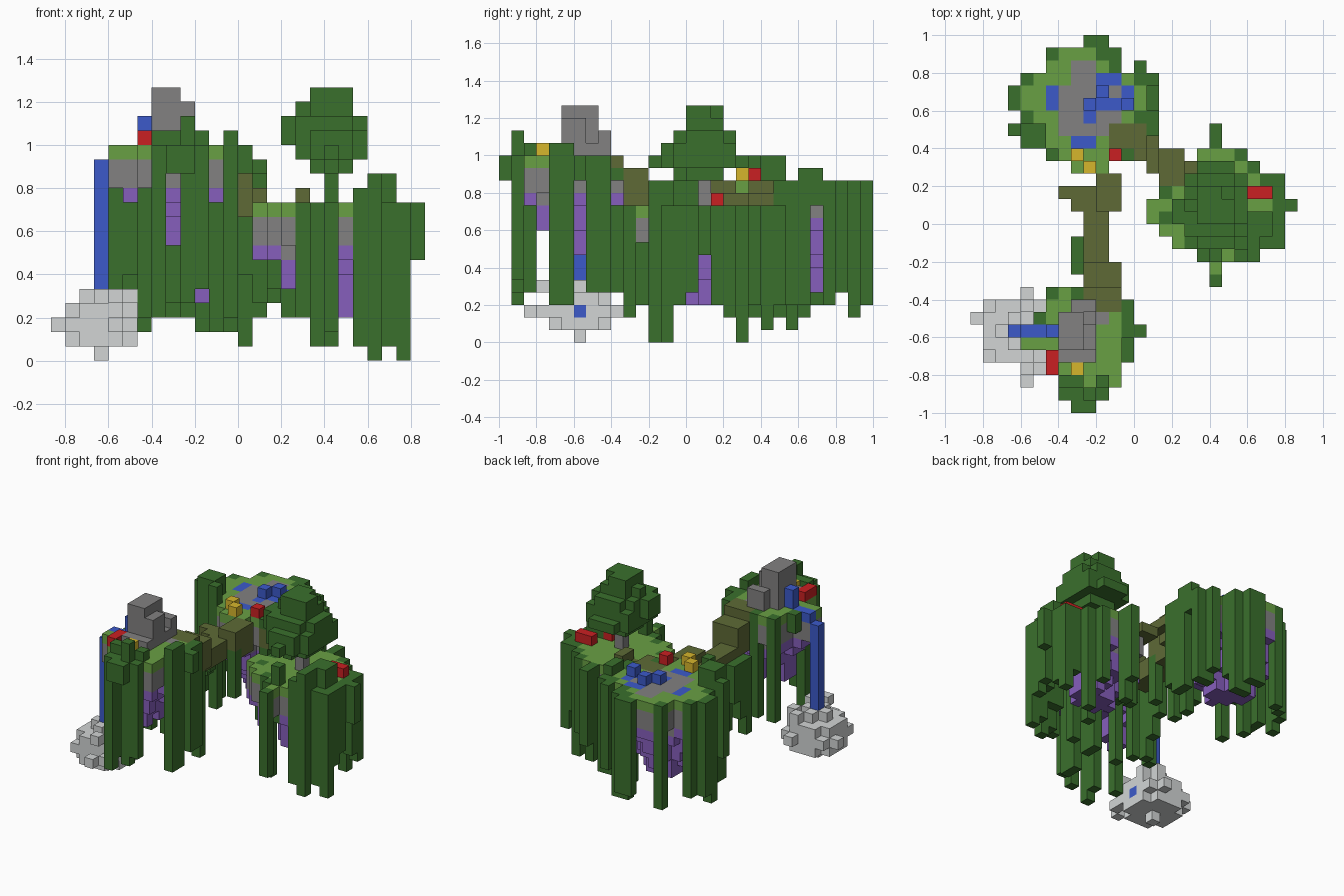
import bpy, bmesh, random
from mathutils import Vector

if "Cube" in bpy.data.objects:
    bpy.data.objects.remove(bpy.data.objects["Cube"])
random.seed(4)
SIZE = 1 / 15
ORIGIN = Vector((-13, -15, 0))


def linear(c):
    c /= 255
    return ((c + 0.055) / 1.055) ** 2.4


def material(name, r, g, b):
    m = bpy.data.materials.new(name)
    m.use_nodes = True
    col = (linear(r), linear(g), linear(b), 1)
    m.diffuse_color = col
    m.node_tree.nodes["Principled BSDF"].inputs["Base Color"].default_value = col
    return m


leaf = material("leaf green", 58, 112, 44)
grass = material("grass green", 105, 160, 68)
stone = material("stone grey", 130, 129, 129)
crystal = material("crystal purple", 134, 94, 188)
water = material("water blue", 60, 90, 202)
wood = material("mossy wood", 94, 106, 54)
yellow = material("petal yellow", 214, 182, 44)
red = material("petal red", 202, 32, 34)
foam = material("foam grey", 210, 213, 213)

cells = {}  # block position -> (part, material)


def block(part, mat, xs, ys, zs):
    """Fill a box of blocks; each range is inclusive."""
    for x in range(xs[0], xs[-1] + 1):
        for y in range(ys[0], ys[-1] + 1):
            for z in range(zs[0], zs[-1] + 1):
                cells[x, y, z] = (part, mat)


def disc(part, mat, cx, cy, rx, ry, z):
    for x in range(int(cx - rx), int(cx + rx) + 2):
        for y in range(int(cy - ry), int(cy + ry) + 2):
            if ((x - cx) / rx) ** 2 + ((y - cy) / ry) ** 2 <= 1:
                cells[x, y, z] = (part, mat)


SURFACE = {"g": ("grass", grass), "s": ("pebbles", stone), "b": ("pond", water)}


def island(name, plan, left, back, top, drops):
    """Grass plate over a stone and crystal cone, ringed by hanging vines.
    plan: g grass, s stone, b water, v long vine, l short leafy overhang."""
    ground = {(left + c, back - r): ch for r, row in enumerate(plan)
              for c, ch in enumerate(row) if ch != "."}
    solid = {p for p, ch in ground.items() if ch in SURFACE}

    def depth(x, y):
        d = 1
        while all((x + a, y + b) in solid for a in range(-d, d + 1)
                  for b in range(-d, d + 1) if abs(a) + abs(b) <= d):
            d += 1
        return d

    for (x, y), ch in ground.items():
        if ch not in SURFACE:
            low = random.choice(drops) if ch == "v" else top - 1
            block(name + "_vines", leaf, [x], [y], [low, top])
            continue
        part, mat = SURFACE[ch]
        total = min(8, 2 * depth(x, y) + random.choice((0, 1)))
        rock = total // 2 + 1
        block(name + "_crystals", crystal, [x], [y], [max(3, top - total), top - 1 - rock])
        block(name + "_rock", stone, [x], [y], [top - rock, top - 1])
        block(name + "_" + part, mat, [x], [y], [top])


# Floating islands
island("back_island", [
    "......vv....",
    "...vgggvv...",
    "...ggssgv.v.",
    ".vgggssbbgvv",
    "vggbsssbsbgl",
    "vggbssbbbbgv",
    ".vggssbssggv",
    "vvvgsssssgvv",
    ".vvggbbggg..",
    "...vgggggv..",
    ".....ggg...."], 3, 29, 12, (2, 3, 3, 3, 4, 6))
island("front_island", [
    "..vgvg.l..",
    "..ggssglv.",
    ".lggsssgv.",
    "bbbsssggll",
    "ggggssggv.",
    "..ggssggv.",
    "..gggggg..",
    "...vlggg..",
    "...vlvv...",
    "....ll...."], 4, 9, 14, (3, 4, 4, 5))
island("side_island", [
    ".....v......",
    ".....v......",
    "....gggv....",
    "..ggggggv...",
    "..vggggggvv.",
    ".vggggggggv.",
    "gggggggggglv",
    "gvggggggggv.",
    ".ggggggggvv.",
    "..gvgggvvvv.",
    "....vvgvv...",
    ".....g......",
    ".....v......"], 14, 22, 10, (2, 3, 3, 3, 4, 5, 7))

# Longest vines, as (x, y, lowest, highest)
for x, y, low, high in [(13, 23, 1, 12), (22, 12, 0, 10), (24, 13, 0, 10),
                        (22, 19, 0, 10), (21, 12, 1, 10), (23, 13, 1, 10),
                        (18, 12, 1, 10), (19, 21, 1, 10), (6, 4, 3, 13)]:
    block("long_vines", leaf, [x], [y], [low, high])

# Shrubs standing above the vine rims
for xs, ys, zs in [([9], [1], [15, 16]), ([7, 8], [2], [15]), ([10], [2], [15]),
                   ([12], [4, 5], [15]), ([14], [24, 25], [13]),
                   ([4, 5], [21, 22], [13, 14]), ([3], [22], [13]),
                   ([6], [20], [13, 14]), ([22], [12, 13], [11, 12]),
                   ([22, 23], [14, 15], [11, 12]), ([21], [12], [11]),
                   ([19], [12], [11, 12])]:
    block("shrubs", leaf, xs, ys, zs)

# Tree on the side island
block("tree_trunk", stone, [19], [16], [11, 13])
for z, rx, ry in [(13, 1.5, 2.2), (14, 2.6, 3.9), (15, 3.1, 3.2),
                  (16, 3.1, 2.4), (17, 2.1, 1.6), (18, 1.5, 1.6)]:
    disc("tree_canopy", leaf, 18.9, 15.8, rx, ry, z)

# Boulder on the front island
block("boulder", stone, [7, 9], [4, 7], [15])
block("boulder", stone, [8, 9], [8], [15, 16])
block("boulder", stone, [7, 9], [5, 6], [16, 17])
block("boulder", stone, [7, 8], [5, 7], [16, 18])

# Spring, waterfall and the foam below it
block("spring", water, [6], [6], [15, 16])
for z, r in [(0, 0.5), (1, 2.3), (2, 2.9), (3, 2.3), (4, 1.2)]:
    disc("foam", foam, 3, 6, r, r, z)
for x, y, z in [(4, 9, 2), (4, 8, 3), (4, 2, 2), (4, 3, 4), (5, 3, 2), (0, 7, 2),
                (1, 7, 2), (5, 4, 4), (1, 8, 2), (5, 7, 4), (4, 8, 4)]:
    block("foam", foam, [x], [y], [z])
block("waterfall", water, [3], [6], [4, 13])
block("waterfall", water, [5], [6], [2])

# Bridge from the front island to the back island
block("long_bridge", wood, [9, 11], [8, 9], [14])
block("long_bridge", wood, [9, 11], [10, 11], [11, 13])
block("long_bridge", wood, [9, 10], [12, 17], [10, 11])
block("long_bridge", wood, [7, 11], [17], [11])
block("long_bridge", wood, [8], [16], [11])
block("long_bridge", wood, [10, 11], [16, 18], [10, 12])
for x, y, low in [(8, 11, 3), (8, 12, 5), (8, 13, 7), (11, 10, 2),
                  (7, 17, 7), (8, 16, 8), (11, 16, 6)]:
    block("bridge_vines", leaf, [x], [y], [low, 10])

# Stepped bridge from the back island to the side island
block("short_bridge", wood, [11, 13], [21, 22], [12])
block("short_bridge", wood, [12, 13], [20, 22], [10, 11])
block("short_bridge", wood, [13], [20], [12])
block("short_bridge", wood, [14], [19, 21], [11])
block("short_bridge", wood, [15, 16], [18, 20], [10])
block("short_bridge", wood, [17], [18, 19], [10, 11])

# Flowers and raised water
for mat, x, y, z in [(yellow, 8, 20, 13), (yellow, 9, 19, 13), (red, 11, 20, 13),
                     (red, 6, 3, 15), (red, 6, 4, 15), (yellow, 8, 3, 15),
                     (red, 22, 17, 11), (red, 23, 17, 11), (red, 21, 15, 11)]:
    block("flowers", mat, [x], [y], [z])
for x, y in [(10, 25), (12, 24), (9, 24)]:
    block("pond_ripples", water, [x], [y], [13])

# Turn the blocks into one mesh per part, keeping only the outer faces
parts = {}
for pos, (part, mat) in cells.items():
    parts.setdefault(part, []).append((pos, mat))
for part, blocks in parts.items():
    bm = bmesh.new()
    mesh = bpy.data.meshes.new(part)
    for pos, mat in blocks:
        if mat.name not in mesh.materials:
            mesh.materials.append(mat)
        slot = mesh.materials.find(mat.name)
        centre = Vector(pos) + ORIGIN + Vector((0.5, 0.5, 0.5))
        for axis in range(3):
            for sign in (-1, 1):
                n = Vector((0, 0, 0))
                n[axis] = sign
                if tuple(int(a + b) for a, b in zip(pos, n)) in cells:
                    continue
                u = Vector((0, 0, 0))
                u[(axis + 1) % 3] = 1
                v = n.cross(u)
                corners = [centre + (n + a * u + b * v) / 2
                           for a, b in ((-1, -1), (1, -1), (1, 1), (-1, 1))]
                face = bm.faces.new([bm.verts.new(c * SIZE) for c in corners])
                face.material_index = slot
    bmesh.ops.remove_doubles(bm, verts=bm.verts, dist=0.001)
    bm.to_mesh(mesh)
    bm.free()
    bpy.context.collection.objects.link(bpy.data.objects.new(part, mesh))
